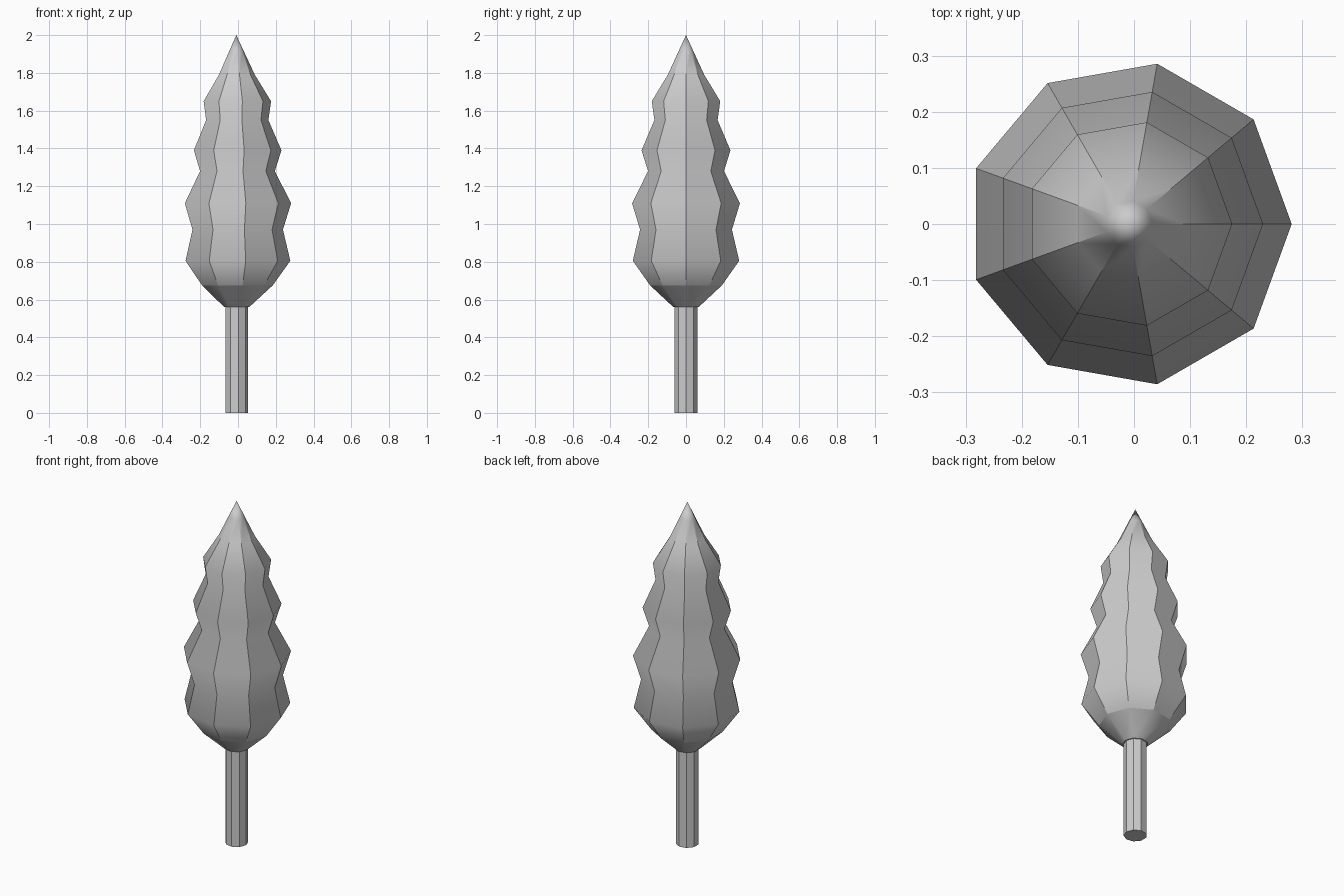
import bpy, bmesh
from math import cos, sin, tau

if "Cube" in bpy.data.objects:
    bpy.data.objects.remove(bpy.data.objects["Cube"])

SIDES = 9
CX = -0.009  # centres the odd-sided outline on x = 0


def lathe(name, profile, smooth=False, sharp_span=(0, 0), sharp_rings=()):
    """Stack nine-sided rings from (radius, z); radius 0 makes a point."""
    bm = bmesh.new()
    rings = []
    for r, z in profile:
        n = SIDES if r else 1
        rings.append([bm.verts.new((CX + r * cos(tau * i / SIDES), r * sin(tau * i / SIDES), z))
                      for i in range(n)])
    bm.faces.new(rings[0][::-1])
    for a, b in zip(rings, rings[1:]):
        for i in range(SIDES):
            j = (i + 1) % SIDES
            bm.faces.new((a[i], a[j], b[0]) if len(b) == 1 else (a[i], a[j], b[j], b[i]))
    if len(rings[-1]) > 1:
        bm.faces.new(rings[-1])
    lo, hi = sharp_span
    for f in bm.faces:
        f.smooth = smooth and len(f.verts) < SIDES
    for e in bm.edges:
        z0, z1 = sorted(v.co.z for v in e.verts)
        vertical = z1 - z0 > 0.001 and z0 > lo - 0.001 and z1 < hi + 0.001
        ring = z1 - z0 < 0.001 and any(abs(z0 - z) < 0.001 for z in sharp_rings)
        e.smooth = not (vertical or ring)
    mesh = bpy.data.meshes.new(name)
    bm.to_mesh(mesh)
    bm.free()
    obj = bpy.data.objects.new(name, mesh)
    bpy.context.collection.objects.link(obj)
    return obj


# Trunk: flat-sided column
lathe("trunk", [(0.062, 0), (0.062, 0.57)])

# Foliage: rippled crown, creased lengthwise, smooth at the tip and base
crown = [(0.068, 0.56), (0.193, 0.675), (0.286, 0.805), (0.247, 0.97), (0.29, 1.11),
         (0.204, 1.28), (0.239, 1.39), (0.17, 1.55), (0.184, 1.65), (0.098, 1.79),
         (0.042, 1.91), (0, 2.0)]
lathe("foliage", crown, True, (0.675, 1.91), (0.56, 0.675))
